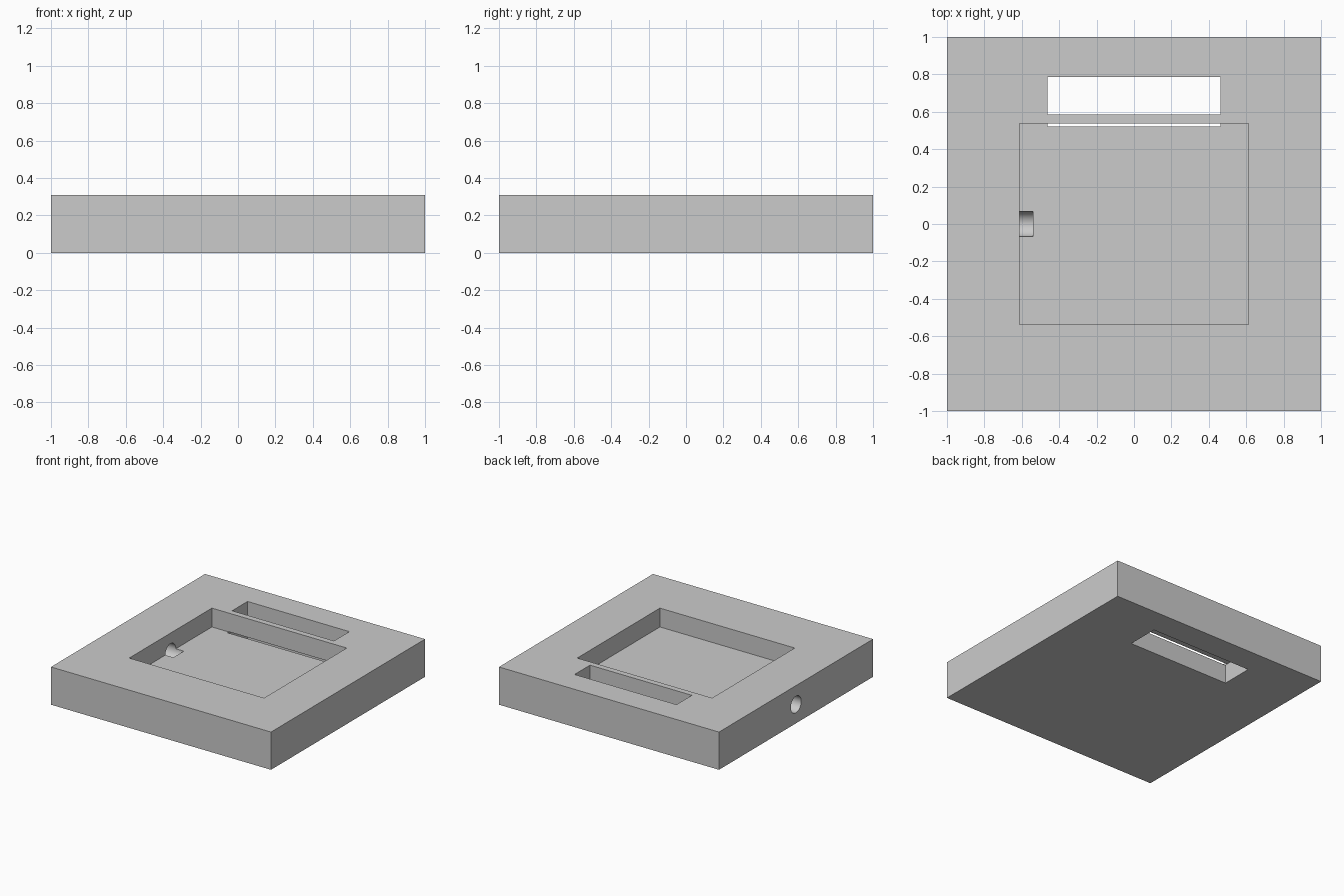
import bpy
import math

if "Cube" in bpy.data.objects:
    bpy.data.objects.remove(bpy.data.objects["Cube"])

grey = bpy.data.materials.new("plain grey")
grey.diffuse_color = (0.6, 0.6, 0.6, 1)
grey.use_nodes = True
grey.node_tree.nodes["Principled BSDF"].inputs["Base Color"].default_value = grey.diffuse_color

H = 0.31       # slab height
FLOOR = 0.155  # pocket floor height


def box(name, x0, x1, y0, y1, z0, z1):
    bpy.ops.mesh.primitive_cube_add(
        size=1, location=((x0 + x1) / 2, (y0 + y1) / 2, (z0 + z1) / 2))
    ob = bpy.context.object
    ob.name = name
    ob.scale = (x1 - x0, y1 - y0, z1 - z0)
    bpy.ops.object.transform_apply(location=True, rotation=True, scale=True)
    ob.data.materials.append(grey)
    return ob


# Main slab
slab = box("slab", -1, 1, -1, 1, 0, H)

# Pocket, through slot, and wider lower slot that undercuts the pocket wall
cutters = [
    box("pocket_cutter", -0.613, 0.613, -0.537, 0.537, FLOOR, H + 0.1),
    box("upper_slot_cutter", -0.463, 0.463, 0.585, 0.785, 0.05, H + 0.1),
    box("lower_slot_cutter", -0.463, 0.463, 0.52, 0.785, -0.1, FLOOR + 0.002),
]

# Round side hole running into the pocket floor
x0, x1 = -1.1, -0.54
bpy.ops.mesh.primitive_cylinder_add(
    vertices=64, radius=0.068, depth=x1 - x0,
    location=((x0 + x1) / 2, 0, FLOOR), rotation=(0, math.pi / 2, 0))
hole = bpy.context.object
hole.name = "side_hole_cutter"
hole.data.materials.append(grey)
cutters.append(hole)

# Cut everything out of the slab, then drop the cutters
bpy.ops.object.select_all(action='DESELECT')
slab.select_set(True)
bpy.context.view_layer.objects.active = slab
for c in cutters:
    mod = slab.modifiers.new(c.name, 'BOOLEAN')
    mod.operation = 'DIFFERENCE'
    mod.solver = 'EXACT'
    mod.object = c
    bpy.ops.object.modifier_apply(modifier=mod.name)
for c in cutters:
    bpy.data.objects.remove(c, do_unlink=True)

# Smooth the bore, keep the edges sharp
bpy.ops.object.shade_smooth_by_angle(angle=math.radians(30))
